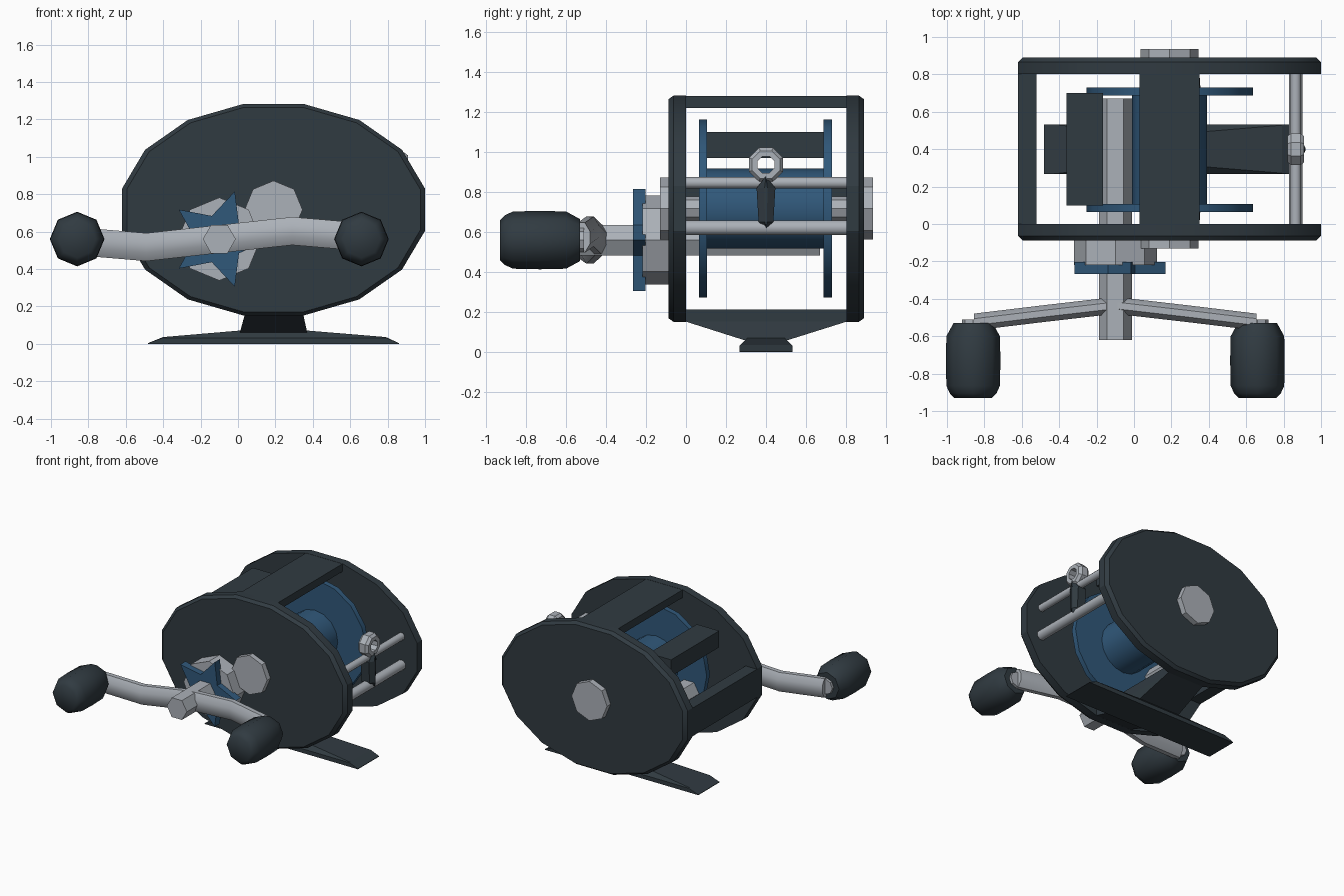
import bpy, bmesh, math

if "Cube" in bpy.data.objects:
    bpy.data.objects.remove(bpy.data.objects["Cube"])


def material(name, rgb):
    m = bpy.data.materials.new(name)
    m.diffuse_color = (*rgb, 1)
    m.use_nodes = True
    m.node_tree.nodes["Principled BSDF"].inputs["Base Color"].default_value = m.diffuse_color
    return m


DARK = material("charcoal", (0.030, 0.043, 0.053))
BLUE = material("steel_blue", (0.030, 0.098, 0.195))
GRAY = material("light_metal", (0.41, 0.44, 0.48))


def loft(name, rings, mat, smooth=None, closed=False):
    """Skin a list of equal rings; cap the ends unless the loop is closed."""
    bm = bmesh.new()
    vs = [[bm.verts.new(p) for p in ring] for ring in rings]
    n = len(vs[0])
    for i in range(len(vs) if closed else len(vs) - 1):
        a, b = vs[i], vs[(i + 1) % len(vs)]
        for j in range(n):
            k = (j + 1) % n
            bm.faces.new((a[j], a[k], b[k], b[j]))
    if not closed:
        bm.faces.new(vs[0])
        bm.faces.new(vs[-1])
    bmesh.ops.recalc_face_normals(bm, faces=bm.faces)
    me = bpy.data.meshes.new(name)
    bm.to_mesh(me)
    bm.free()
    me.materials.append(mat)
    ob = bpy.data.objects.new(name, me)
    bpy.context.collection.objects.link(ob)
    if smooth:
        bpy.ops.object.select_all(action='DESELECT')
        ob.select_set(True)
        bpy.context.view_layer.objects.active = ob
        bpy.ops.object.shade_smooth_by_angle(angle=math.radians(smooth))
    return ob


def turned(name, cx, cz, profile, n, mat, phase=0.0, flat=1.0, smooth=None):
    """Part turned around a y axis; profile is (radius, y), flat scales z."""
    ang = [phase + 2 * math.pi * i / n for i in range(n)]
    return loft(name, [[(cx + r * math.cos(a), y, cz + flat * r * math.sin(a)) for a in ang]
                       for r, y in profile], mat, smooth)


def prism(name, pts, y0, y1, mat):
    return loft(name, [[(x, y, z) for x, z in pts] for y in (y0, y1)], mat)


def rect(x0, x1, y0, y1, z):
    return [(x0, y0, z), (x1, y0, z), (x1, y1, z), (x0, y1, z)]


def box(name, x0, x1, y0, y1, z0, z1, mat):
    return loft(name, [rect(x0, x1, y0, y1, z) for z in (z0, z1)], mat)


CX, CZ = 0.19, 0.717      # spool axis
HX, HZ = -0.10, 0.56      # crank axis

# oval side plates with a chamfered outer rim
for name, outer, step, inner in (("front_plate", -0.088, 0.025, 0.0),
                                 ("back_plate", 0.89, -0.025, 0.803)):
    turned(name, CX, CZ, [(0.800, outer), (0.826, outer + step), (0.826, inner)],
           16, DARK, math.pi / 16, 0.698, 30)

# frame bars and thumb rest
box("top_bar", 0.03, 0.35, -0.01, 0.81, 1.22, 1.281, DARK)
box("rear_bar", -0.62, -0.52, -0.01, 0.81, 0.606, 0.828, DARK)
box("thumb_rest", -0.36, -0.165, 0.10, 0.70, 0.97, 1.10, DARK)

# neck flaring up to the frame, and the foot
loft("neck", [rect(0.01, 0.37, 0.29, 0.51, 0.06), rect(0.035, 0.35, 0.0, 0.803, 0.152),
              rect(0.035, 0.35, 0.0, 0.803, 0.213)], DARK)
foot = []
for x, top in ((-0.48, 0.004), (-0.40, 0.036), (0.0, 0.07), (0.38, 0.07), (0.79, 0.036), (0.86, 0.004)):
    side = min(top, 0.034)
    inset = (top - side) + 0.002
    foot.append([(x, 0.268, 0), (x, 0.268, side * 0.95), (x, 0.268 + inset, top),
                 (x, 0.532 - inset, top), (x, 0.532, side * 0.95), (x, 0.532, 0)])
loft("foot", foot, DARK)

# spool, its axle and the end caps
turned("spool", CX, CZ, [(0.445, 0.065), (0.445, 0.106), (0.2, 0.106), (0.2, 0.688),
                         (0.445, 0.688), (0.445, 0.73)], 16, BLUE, 0, 1, 30)
turned("spool_axle", CX, CZ, [(0.06, -0.02), (0.06, 0.82)], 8, GRAY)
for name, y0, y1 in (("front_cap", -0.13, -0.07), ("back_cap", 0.87, 0.935)):
    turned(name, CX, CZ, [(0.155, y0), (0.155, y1)], 8, GRAY)

# guide rods
turned("upper_rod", 0.865, 0.847, [(0.03, -0.02), (0.03, 0.82)], 8, GRAY, math.pi / 8, 1, 50)
turned("lower_rod", 0.865, 0.622, [(0.04, -0.02), (0.04, 0.82)], 8, GRAY, math.pi / 8, 1, 50)

# line guide: pointed body carrying an eyelet
body = [(0.40, 0.88), (0.447, 0.82), (0.437, 0.65), (0.40, 0.62), (0.363, 0.65), (0.353, 0.82)]
loft("guide_body", [[(x, 0.4 + (y - 0.4) * s, z) for y, z in body]
                    for x, s in ((0.825, 1), (0.895, 1), (0.917, 0.15))], DARK)
eye = []
for i in range(8):
    c, s = math.cos(math.pi * (i + .5) / 4), math.sin(math.pi * (i + .5) / 4)
    eye.append([(x, 0.4 + r * c, 0.937 + r * s) for r, x in
                ((0.092, 0.84), (0.092, 0.89), (0.075, 0.91), (0.045, 0.91), (0.045, 0.82), (0.075, 0.82))])
loft("guide_eyelet", eye, GRAY, None, True)

# crank shaft, gear housing and star drag wheel
turned("crank_shaft", HX, HZ, [(0.088, -0.62), (0.088, 0.67)], 6, GRAY)
turned("gear_housing", HX, HZ, [(0.222, -0.218), (0.222, -0.07)], 8, GRAY)
star = []
for i in range(10):
    r = 0.13 if i % 2 else 0.268
    star.append((HX + r * math.cos(math.pi * i / 5), HZ + r * math.sin(math.pi * i / 5)))
prism("star_wheel", star, -0.266, -0.203, BLUE)

# bent crank handle, point-symmetric around the shaft
section = [(-0.045, -0.03), (-0.045, 0.03), (-0.018, 0.075), (0.018, 0.075),
           (0.045, 0.03), (0.045, -0.03), (0.018, -0.075), (-0.018, -0.075)]
path = [(-0.755, -0.524, -0.012), (-0.39, -0.480, -0.043), (0, -0.435, 0),
        (0.39, -0.480, 0.043), (0.755, -0.524, 0.012)]
loft("crank_handle", [[(HX + x, y + dy, HZ + z + dz) for dy, dz in section]
                      for x, y, z in path], GRAY, 35)

# knobs with their pins
for side, sx in (("left", -1), ("right", 1)):
    x = HX + sx * 0.76
    turned(side + "_knob", x, HZ, [(0.10, -0.93), (0.125, -0.905), (0.143, -0.865), (0.146, -0.73),
                                   (0.143, -0.60), (0.105, -0.53)], 8, DARK, 0, 1, 50)
    turned(side + "_pin", x, HZ, [(0.06, -0.56), (0.06, -0.51)], 8, GRAY)
